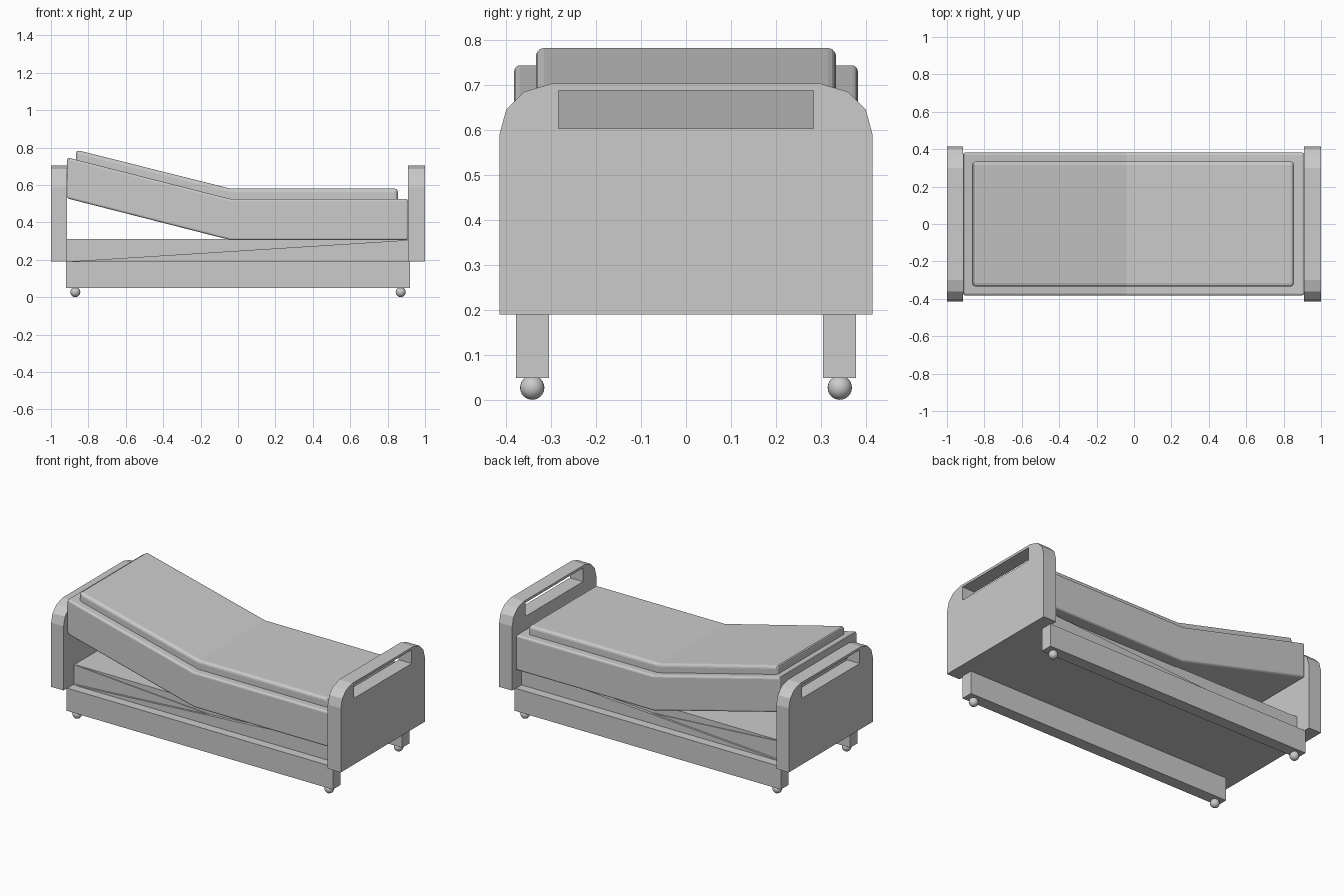
import bpy, bmesh
from mathutils import Vector

if "Cube" in bpy.data.objects:
    bpy.data.objects.remove(bpy.data.objects["Cube"])


def extrude(name, pts, offset, bevel=0):
    """Solid made by extruding a planar outline along an offset vector."""
    bm = bmesh.new()
    face = bm.faces.new([bm.verts.new(p) for p in pts])
    res = bmesh.ops.extrude_face_region(bm, geom=[face])
    verts = [v for v in res["geom"] if isinstance(v, bmesh.types.BMVert)]
    bmesh.ops.translate(bm, verts=verts, vec=Vector(offset))
    bmesh.ops.recalc_face_normals(bm, faces=bm.faces)
    mesh = bpy.data.meshes.new(name)
    bm.to_mesh(mesh)
    bm.free()
    obj = bpy.data.objects.new(name, mesh)
    bpy.context.collection.objects.link(obj)
    if bevel:
        mod = obj.modifiers.new("bevel", "BEVEL")
        mod.width = bevel
        mod.segments = 3
        mod.limit_method = "ANGLE"
    return obj


def side_profile(name, xz, half_y, bevel=0):
    """Side outline in x-z, as wide as 2 * half_y."""
    return extrude(name, [(x, -half_y, z) for x, z in xz], (0, 2 * half_y, 0), bevel)


def box(name, x0, x1, y0, y1, z0, z1):
    return extrude(name, [(x0, y0, z0), (x1, y0, z0), (x1, y0, z1), (x0, y0, z1)],
                   (0, y1 - y0, 0))


# End boards with rounded shoulders and a grip slot
half = [(0.415, 0.19), (0.415, 0.59), (0.40, 0.645), (0.36, 0.685), (0.30, 0.703)]
outline = half + [(-y, z) for y, z in reversed(half)]
for name, x0, x1 in (("head_board", -1.0, -0.914), ("foot_board", 0.91, 1.0)):
    board = extrude(name, [(x0, y, z) for y, z in outline], (x1 - x0, 0, 0))
    cutter = box(name + "_slot_cutter", x0 - 0.1, x1 + 0.1, -0.284, 0.284, 0.603, 0.688)
    cutter.hide_render = True
    cutter.hide_viewport = False
    cutter.display_type = "WIRE"
    cut = board.modifiers.new("slot", "BOOLEAN")
    cut.object = cutter
    cut.operation = "DIFFERENCE"
    cut.solver = "EXACT"

# Base deck and sloping lift wedges on its sides
box("base_deck", -0.914, 0.912, -0.305, 0.305, 0.19, 0.31)
side_profile("rear_lift_wedge", [(-0.914, 0.19), (0.91, 0.19), (-0.914, 0.31)], 0.31)
side_profile("front_lift_wedge", [(-0.914, 0.19), (0.91, 0.19), (0.91, 0.305)], 0.322)

# Side rails and ball casters
for side, s in (("front", -1), ("back", 1)):
    y0, y1 = sorted((s * 0.305, s * 0.378))
    box(side + "_rail", -0.92, 0.92, y0, y1, 0.048, 0.19)
    for end, x in (("head", -0.87), ("foot", 0.87)):
        bpy.ops.mesh.primitive_uv_sphere_add(segments=24, ring_count=12, radius=0.027,
                                             location=(x, s * 0.342, 0.027))
        bpy.context.object.name = f"{side}_{end}_caster"
        bpy.ops.object.shade_smooth()

# Bent mattress and the raised pad on top
side_profile("mattress", [(-0.914, 0.528), (-0.04, 0.305), (0.91, 0.305),
                          (0.91, 0.525), (-0.04, 0.525), (-0.914, 0.747)], 0.382, 0.012)
side_profile("top_pad", [(-0.865, 0.69), (-0.04, 0.48), (0.855, 0.48),
                         (0.855, 0.58), (-0.04, 0.58), (-0.865, 0.787)], 0.334, 0.018)
